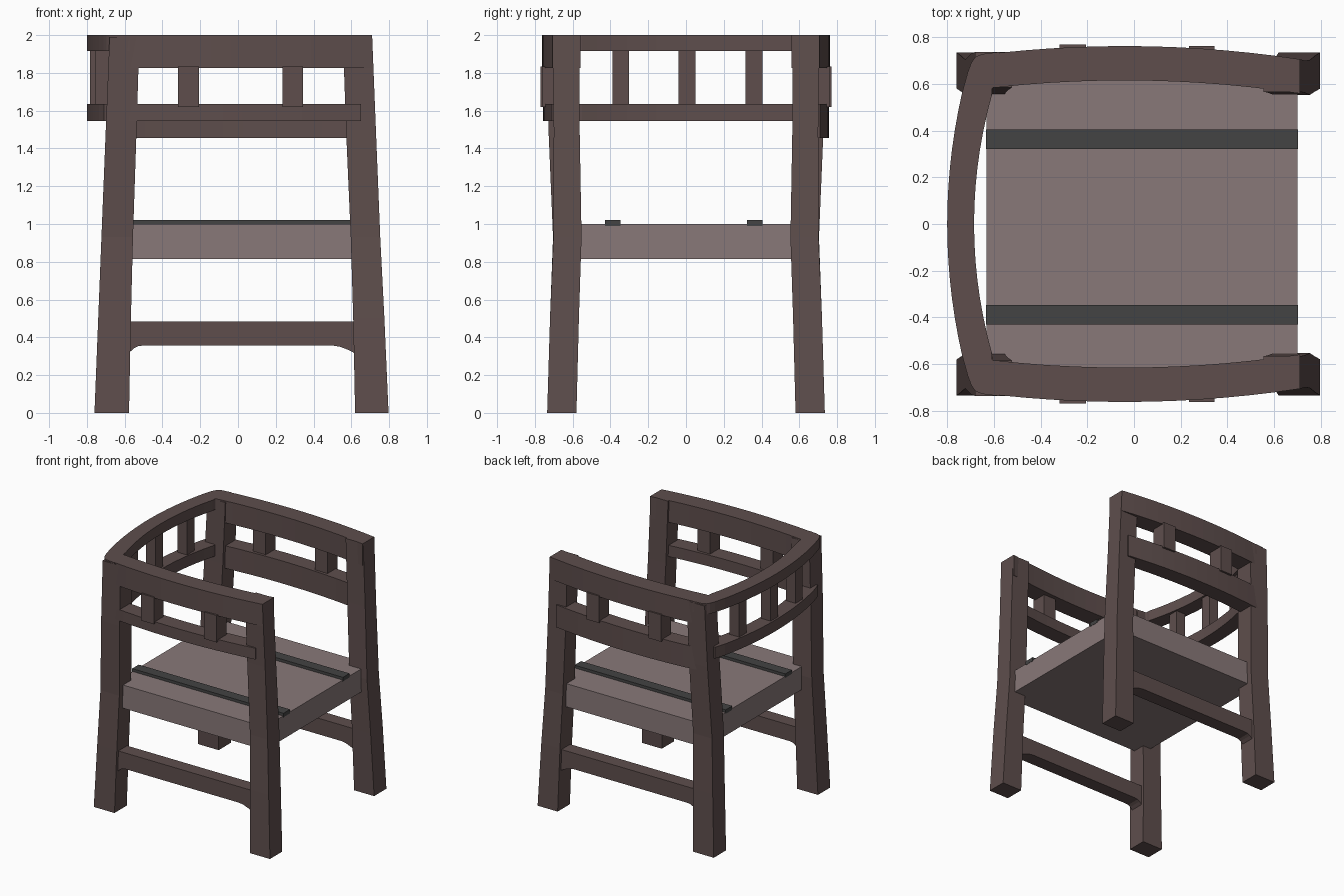
import bpy, bmesh

if "Cube" in bpy.data.objects:
    bpy.data.objects.remove(bpy.data.objects["Cube"])


def material(name, srgb):
    m = bpy.data.materials.new(name)
    m.diffuse_color = (*[c ** 2.2 for c in srgb], 1)
    m.use_nodes = True
    m.node_tree.nodes["Principled BSDF"].inputs["Base Color"].default_value = m.diffuse_color
    return m


WOOD = material("dark_wood", (0.37, 0.31, 0.305))
SEAT = material("seat_wood", (0.53, 0.47, 0.47))
STRAP = material("strap", (0.27, 0.27, 0.27))


def loft(name, sections, mat=WOOD):
    """Bridge a row of four-point sections and cap both ends."""
    bm = bmesh.new()
    rings = [[bm.verts.new(p) for p in s] for s in sections]
    for a, b in zip(rings, rings[1:]):
        for i in range(4):
            j = (i + 1) % 4
            bm.faces.new((a[i], a[j], b[j], b[i]))
    bm.faces.new(rings[0])
    bm.faces.new(rings[-1])
    bmesh.ops.recalc_face_normals(bm, faces=bm.faces)
    me = bpy.data.meshes.new(name)
    bm.to_mesh(me)
    bm.free()
    me.materials.append(mat)
    ob = bpy.data.objects.new(name, me)
    bpy.context.collection.objects.link(ob)
    return ob


def rect(x0, x1, y0, y1, z):
    return [(x0, y0, z), (x1, y0, z), (x1, y1, z), (x0, y1, z)]


def box(name, x0, x1, y0, y1, z0, z1, mat=WOOD):
    return loft(name, [rect(x0, x1, y0, y1, z0), rect(x0, x1, y0, y1, z1)], mat)


def rail(name, pairs, z0, z1):
    """Bowed rail from (outer, inner) plan points."""
    return loft(name, [[(*o, z0), (*i, z0), (*i, z1), (*o, z1)] for o, i in pairs])


def arm_y(x):
    return 0.762 - 0.1 * (x + 0.04) ** 2


# Leg sections: z, x0, x1, y0, y1
FRONT = [(0, .62, .797, .58, .735), (.5, .61, .775, .567, .72), (.93, .597, .753, .553, .702),
         (1.5, .572, .73, .563, .70), (2, .555, .71, .566, .706)]
BACK = [(0, -.76, -.577, .58, .735), (.5, -.74, -.567, .567, .72), (.93, -.723, -.556, .555, .704),
        (1.5, -.70, -.537, .575, .728), (1.99, -.68, -.522, .585, .737)]

for side, s in (("right", -1), ("left", 1)):
    # Legs
    for end, secs in (("front", FRONT), ("back", BACK)):
        loft(f"{end}_leg_{side}",
             [rect(x0, x1, s * y0, s * y1, z) for z, x0, x1, y0, y1 in secs])

    # Bowed armrest and the lower arm rail
    xs = [-.575 + i * 1.285 / 12 for i in range(13)]
    rail(f"armrest_{side}",
         [((x, s * arm_y(x)), (x, s * (arm_y(x) - .147))) for x in xs], 1.825, 2.0)
    xs = [-.60 + i * 1.25 / 12 for i in range(13)]
    rail(f"lower_arm_rail_{side}",
         [((x, s * (arm_y(x) - .004)), (x, s * (arm_y(x) - .135))) for x in xs],
         1.545 if s < 0 else 1.455, 1.635)

    # Arm slats
    for k, (x0, x1) in enumerate(((-.318, -.206), (.235, .345))):
        y = arm_y((x0 + x1) / 2) + .012
        box(f"arm_slat_{side}_{k + 1}", x0, x1, s * (y - .125), s * y, 1.62, 1.835)

    # Stretcher with flared ends
    prof = [(-.60, .30), (-.575, .32), (-.55, .342), (-.53, .353), (-.50, .357), (.50, .357),
            (.54, .350), (.58, .335), (.61, .32), (.64, .30)]
    loft(f"stretcher_{side}",
         [[(x, s * .59, z), (x, s * .70, z), (x, s * .70, .485), (x, s * .59, .485)]
          for x, z in prof])

# Back rails
ys = [-.55 + i * 1.1 / 14 for i in range(15)]
bow = [((-.80 + .21 * y * y, y * 1.02), (-.685 + .25 * y * y, y)) for y in ys]
corner = [((-.712, .65), (-.608, .578)), ((-.697, .69), (-.606, .582)),
          ((-.68, .715), (-.603, .584)), ((-.65, .728), (-.598, .585)),
          ((-.575, .737), (-.575, .585))]
flip = [((o[0], -o[1]), (i[0], -i[1])) for o, i in reversed(corner)]
rail("back_top_rail", flip + bow + corner, 1.915, 2.0)
ends = [((-.71, .65), (-.60, .62))]
ends_flip = [((-.71, -.65), (-.60, -.62))]
rail("back_lower_rail", ends_flip + bow + ends, 1.545, 1.635)

# Back slats
for k, (y0, y1) in enumerate(((-.388, -.303), (-.04, .05), (.315, .405))):
    x = -.742 + .23 * ((y0 + y1) / 2) ** 2
    box(f"back_slat_{k + 1}", x - .042, x + .042, y0, y1, 1.62, 1.925)

# Seat and its two straps
box("seat", -.632, .70, -.66, .66, .815, 1.0, SEAT)
box("seat_strap_right", -.634, .702, -.43, -.347, .99, 1.022, STRAP)
box("seat_strap_left", -.634, .702, .322, .405, .99, 1.022, STRAP)
